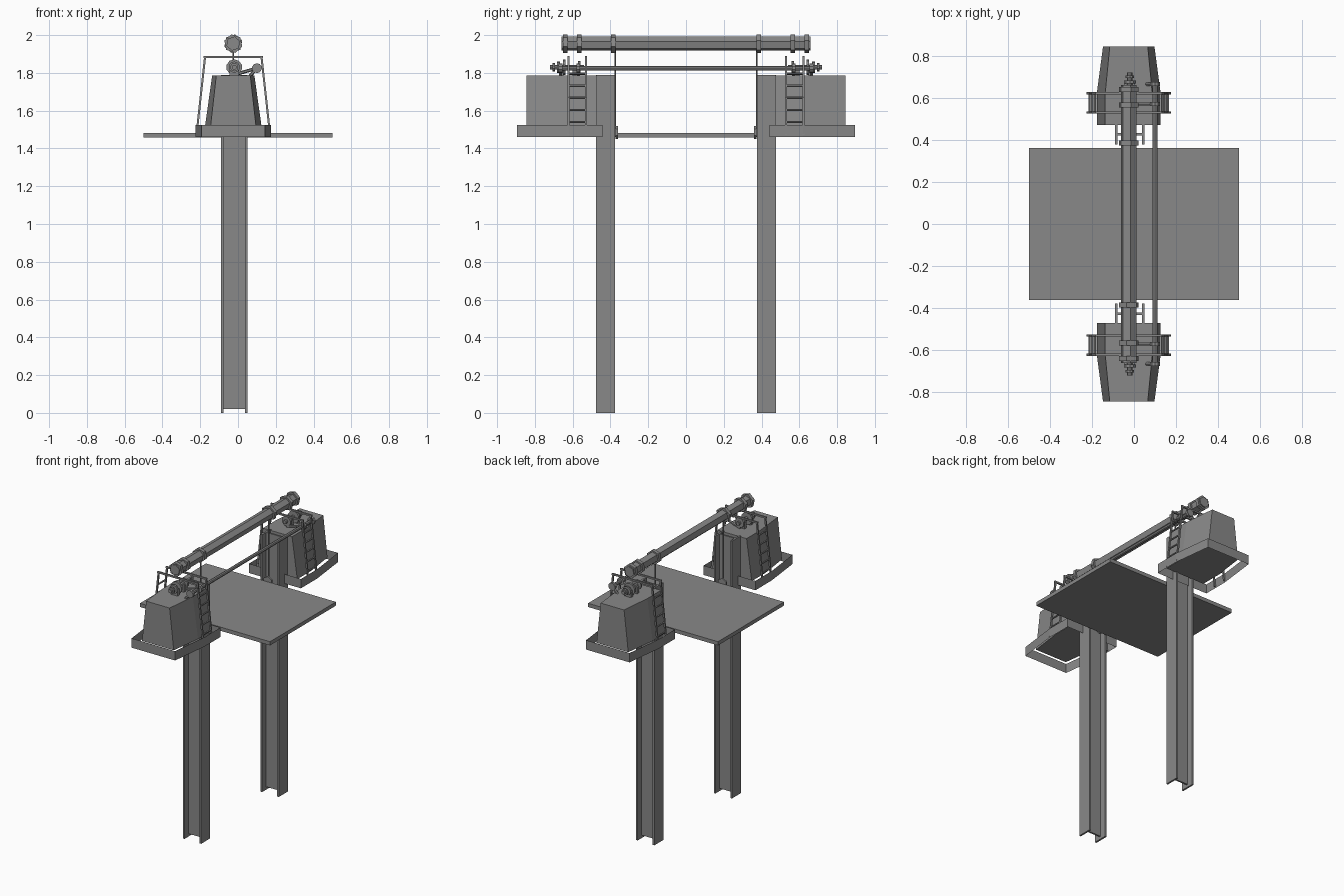
import bpy, bmesh, math
from mathutils import Vector

cube = bpy.data.objects.get("Cube")
if cube:
    bpy.data.objects.remove(cube, do_unlink=True)

grey = bpy.data.materials.new("plain grey")
grey.use_nodes = True
GREY = (0.25, 0.25, 0.25, 1)
grey.diffuse_color = GREY
grey.node_tree.nodes["Principled BSDF"].inputs["Base Color"].default_value = GREY

CX = -0.025  # centre line of the machinery


def finish(name, bm):
    bmesh.ops.recalc_face_normals(bm, faces=bm.faces)
    mesh = bpy.data.meshes.new(name)
    bm.to_mesh(mesh)
    bm.free()
    mesh.materials.append(grey)
    obj = bpy.data.objects.new(name, mesh)
    bpy.context.collection.objects.link(obj)
    return obj


def box(name, centre, size):
    bm = bmesh.new()
    bmesh.ops.create_cube(bm, size=1)
    for v in bm.verts:
        v.co = Vector(c * s for c, s in zip(v.co, size)) + Vector(centre)
    return finish(name, bm)


def rod(name, a, b, radius, sides=8, turn=0.0):
    """Prism running from point a to point b."""
    a, b = Vector(a), Vector(b)
    bm = bmesh.new()
    bmesh.ops.create_cone(bm, cap_ends=True, segments=sides, radius1=radius,
                          radius2=radius, depth=(b - a).length)
    obj = finish(name, bm)
    obj.rotation_mode = 'QUATERNION'
    obj.rotation_quaternion = (b - a).to_track_quat('Z', 'Y')
    obj.rotation_quaternion @= Vector((0, 0, 1)).rotation_difference(
        Vector((0, 0, 1)))
    if turn:
        for v in obj.data.vertices:
            x, y, z = v.co
            v.co = (x * math.cos(turn) - y * math.sin(turn),
                    x * math.sin(turn) + y * math.cos(turn), z)
    obj.location = (a + b) / 2
    return obj


def pod_shell(name, s, ys, low, high, z0, z1, closed):
    """Six-sided plan with a tapered outer end, lofted between two heights."""
    bm = bmesh.new()
    rings = []
    for (wide, narrow), z in ((low, z0), (high, z1)):
        plan = [(wide, ys[0]), (wide, ys[1]), (narrow, ys[2]),
                (-narrow, ys[2]), (-wide, ys[1]), (-wide, ys[0])]
        rings.append([bm.verts.new((CX + x, s * y, z)) for x, y in plan])
    for i in range(6):
        j = (i + 1) % 6
        bm.faces.new((rings[0][i], rings[0][j], rings[1][j], rings[1][i]))
    if closed:
        for ring in rings:
            bm.faces.new(ring)
    return finish(name, bm)


# Lifting platform between the columns
box("platform", (0, 0, 1.47), (1, 0.725, 0.026))

# Top drum with raised collars
rod("drum", (CX, -0.66, 1.955), (CX, 0.66, 1.955), 0.038, 6, 0.2)

# Side drive shaft
SX, SZ = 0.1, 1.825
rod("drive_shaft", (SX, -0.67, SZ), (SX, 0.67, SZ), 0.012)

for s, end in ((-1, "front"), (1, "back")):
    # H-section column
    for x in (-0.084, 0.044):
        box(end + "_column_flange", (x, s * 0.427, 0.895), (0.012, 0.1, 1.79))
    box(end + "_column_web", (-0.02, s * 0.427, 0.905), (0.118, 0.012, 1.77))

    # Machine housing and the thin skirt around it
    pod_shell(end + "_housing", s, (0.47, 0.62, 0.845), (0.152, 0.122),
              (0.112, 0.09), 1.50, 1.785, True)
    pod_shell(end + "_skirt", s, (0.442, 0.62, 0.895), (0.2, 0.167),
              (0.2, 0.167), 1.46, 1.525, False)

    # Drum collars
    for y in (0.385, 0.565, 0.64):
        rod(end + "_collar", (CX, s * (y - 0.012), 1.955),
            (CX, s * (y + 0.012), 1.955), 0.05, 6, 0.2)

    # Hanger from the drum to a lug on the platform edge
    rod(end + "_hanger", (CX, s * 0.375, 1.46), (CX, s * 0.375, 1.93), 0.004, 6)
    rod(end + "_lug", (CX, s * 0.36, 1.485), (CX, s * 0.372, 1.485), 0.035, 6)

    # Ladders on both sides joined by overhead rails
    def stringer_x(side, z):
        return CX + side * (0.195 - (z - 1.47) * 0.11)

    for y in (0.53, 0.622):
        for side in (-1, 1):
            rod(end + "_ladder_stringer", (stringer_x(side, 1.47), s * y, 1.47),
                (stringer_x(side, 1.885), s * y, 1.885), 0.0075, 4, math.pi / 4)
        box(end + "_overhead_rail", (CX, s * y, 1.885), (0.315, 0.011, 0.011))
    for side in (-1, 1):
        for i in range(5):
            z = 1.54 + i * 0.064
            x = stringer_x(side, z)
            rod(end + "_rung", (x, s * 0.53, z), (x, s * 0.622, z), 0.006, 6)

    # Motor axle with its discs and bearing blocks
    rod(end + "_axle", (-0.02, s * 0.54, 1.83), (-0.02, s * 0.72, 1.83), 0.013)
    for y, r in ((0.565, 0.034), (0.645, 0.042), (0.675, 0.03), (0.7, 0.022)):
        rod(end + "_axle_disc", (-0.02, s * (y - 0.007), 1.83),
            (-0.02, s * (y + 0.007), 1.83), r, 10)
    for y in (0.59, 0.66):
        box(end + "_bearing_block", (-0.02, s * y, 1.805), (0.05, 0.022, 0.05))

    # Shaft flanges and the arm linking shaft to axle
    for y in (0.57, 0.665):
        rod(end + "_shaft_flange", (SX, s * (y - 0.01), SZ),
            (SX, s * (y + 0.01), SZ), 0.026, 10)
    rod(end + "_link_arm", (-0.02, s * 0.57, 1.79), (SX, s * 0.57, SZ), 0.009, 6)
    rod(end + "_shaft_stay", (0.06, s * 0.665, 1.78), (SX, s * 0.665, SZ), 0.009, 6)
